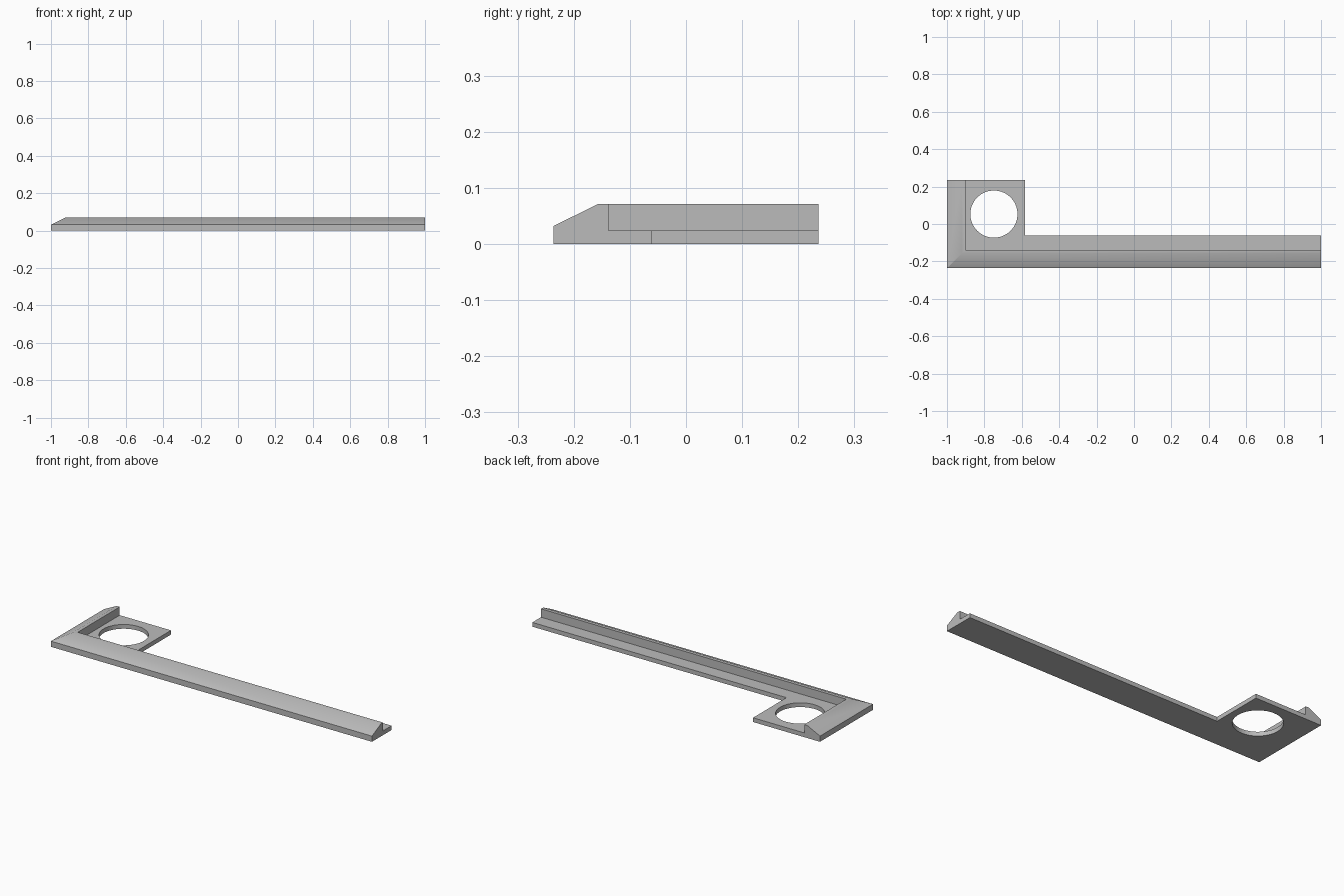
import bpy, bmesh, math

old = bpy.data.objects.get("Cube")
if old:
    bpy.data.objects.remove(old, do_unlink=True)

# Overall half sizes and the ledge dimensions
HX, HY = 1.0, 0.236
LEDGE_Z = 0.024
ARM_BACK, PLATE_RIGHT = -0.061, -0.583
HOLE_X, HOLE_Y, HOLE_R = -0.749, 0.053, 0.126

grey = bpy.data.materials.new("plain grey")
grey.use_nodes = True
colour = (0.5, 0.5, 0.5, 1)
grey.diffuse_color = colour
grey.node_tree.nodes["Principled BSDF"].inputs["Base Color"].default_value = colour


def finish(name, bm):
    bmesh.ops.recalc_face_normals(bm, faces=bm.faces)
    mesh = bpy.data.meshes.new(name)
    bm.to_mesh(mesh)
    bm.free()
    mesh.materials.append(grey)
    obj = bpy.data.objects.new(name, mesh)
    bpy.context.collection.objects.link(obj)
    return obj


def prism(name, outline, z0, z1):
    bm = bmesh.new()
    face = bm.faces.new([bm.verts.new((x, y, z0)) for x, y in outline])
    grown = bmesh.ops.extrude_face_region(bm, geom=[face])["geom"]
    top = [v for v in grown if isinstance(v, bmesh.types.BMVert)]
    bmesh.ops.translate(bm, verts=top, vec=(0, 0, z1 - z0))
    return finish(name, bm)


def combine(target, helper, operation):
    mod = target.modifiers.new(operation.title(), 'BOOLEAN')
    mod.operation, mod.object, mod.solver = operation, helper, 'EXACT'
    bpy.context.view_layer.objects.active = target
    bpy.ops.object.modifier_apply(modifier=mod.name)
    bpy.data.objects.remove(helper, do_unlink=True)


# Bevelled rail: section (inset from outer edge, height) swept round a mitred corner
section = [(0, 0), (0, 0.032), (0.079, 0.071), (0.098, 0.071), (0.098, 0)]
bm = bmesh.new()
rings = [[bm.verts.new(p) for p in ring] for ring in (
    [(HX, d - HY, z) for d, z in section],
    [(d - HX, d - HY, z) for d, z in section],
    [(d - HX, HY, z) for d, z in section])]
for a, b in zip(rings, rings[1:]):
    for i in range(len(section)):
        j = (i + 1) % len(section)
        bm.faces.new((a[i], a[j], b[j], b[i]))
bm.faces.new(rings[0])
bm.faces.new(rings[-1])
frame = finish("corner_frame", bm)

# Thin ledge: long arm plus square plate, overlapping into the rail
inset = 0.05
ledge = prism("ledge", [
    (inset - HX, inset - HY), (HX, inset - HY), (HX, ARM_BACK),
    (PLATE_RIGHT, ARM_BACK), (PLATE_RIGHT, HY), (inset - HX, HY)], 0, LEDGE_Z)
combine(frame, ledge, 'UNION')

# Round hole through the plate
n = 64
circle = [(HOLE_X + HOLE_R * math.cos(math.tau * i / n),
           HOLE_Y + HOLE_R * math.sin(math.tau * i / n)) for i in range(n)]
cutter = prism("hole_cutter", circle, -0.05, 0.05)
combine(frame, cutter, 'DIFFERENCE')

# Merge coplanar faces, then smooth the shallow edges
bm = bmesh.new()
bm.from_mesh(frame.data)
bmesh.ops.remove_doubles(bm, verts=bm.verts, dist=0.0001)
bmesh.ops.dissolve_limit(bm, angle_limit=0.01, verts=bm.verts, edges=bm.edges)
bm.to_mesh(frame.data)
bm.free()
bpy.ops.object.select_all(action='DESELECT')
frame.select_set(True)
bpy.context.view_layer.objects.active = frame
bpy.ops.object.shade_smooth_by_angle(angle=math.radians(30))
